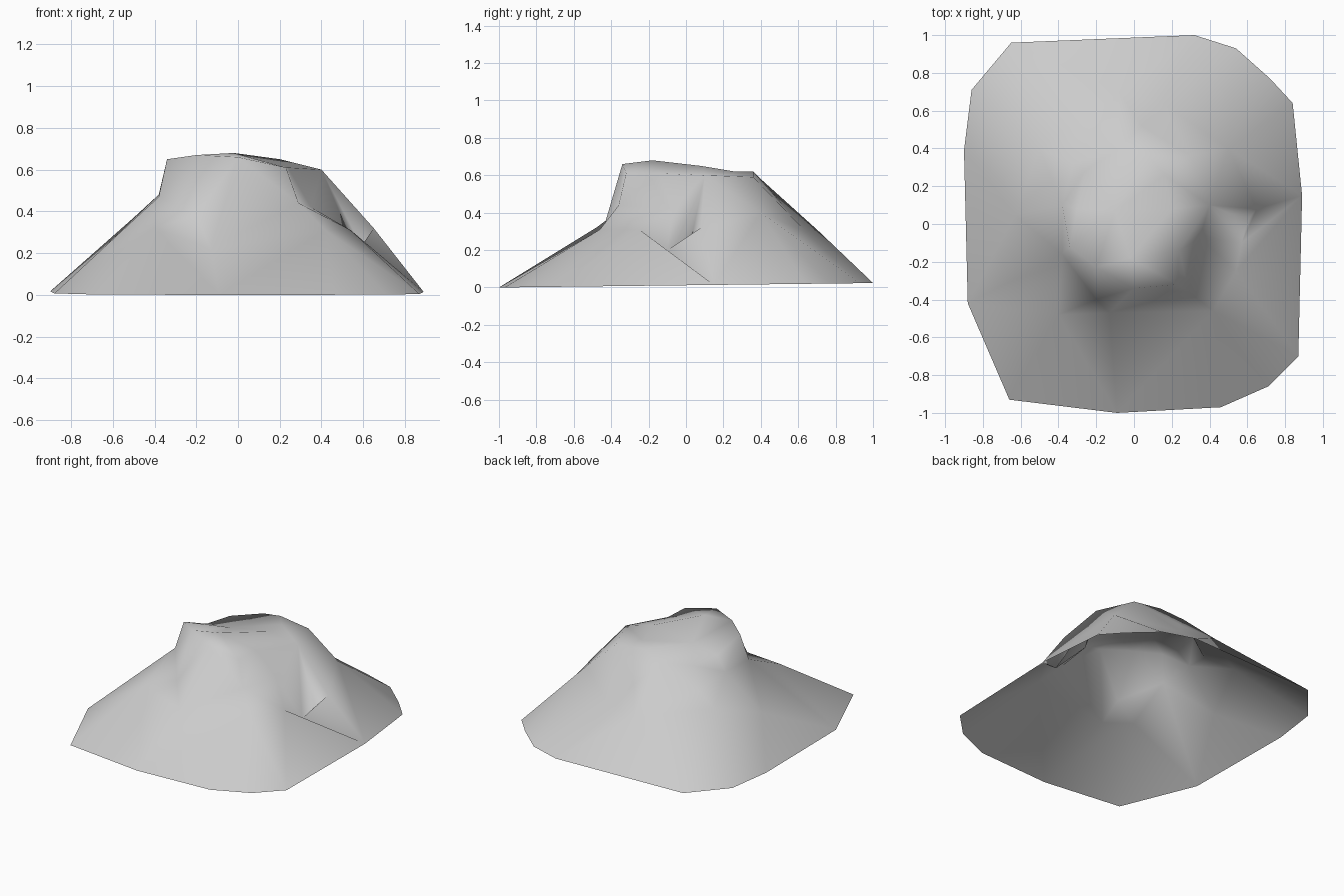
import bpy
import bmesh
from mathutils import Vector
from mathutils.geometry import delaunay_2d_cdt

default_cube = bpy.data.objects.get("Cube")
if default_cube:
    bpy.data.objects.remove(default_cube, do_unlink=True)


def flat_material(name, colour):
    material = bpy.data.materials.new(name)
    material.use_nodes = True
    material.diffuse_color = colour
    shader = material.node_tree.nodes["Principled BSDF"]
    shader.inputs["Base Color"].default_value = colour
    shader.inputs["Roughness"].default_value = 0.9
    return material


# Outer border of the mound, anticlockwise, close to the ground
border = [(-.66, -.93), (-.09, -1), (.46, -.97), (.71, -.86), (.87, -.7),
          (.89, .15), (.84, .64), (.72, .77), (.54, .93), (.32, 1),
          (-.65, .96), (-.86, .71), (-.9, .39), (-.88, -.42)]

# Foot of the front cliff, from left to right
front_foot = [(-.4, -.48, .32), (-.13, -.47, .22), (.42, -.46, .31)]

# Rim of the plateau, front and right side
front_rim = [(-.34, -.12, .65), (-.2, -.23, .67), (0, -.34, .66), (.23, -.32, .61)]
right_rim = [(.24, -.14, .61), (.4, .1, .6), (.3, .36, .59)]

# Rim of the plateau, back and left side
back_rim = [(.08, .36, .62), (-.08, .4, .58), (-.26, .28, .56), (-.3, .08, .57)]

# Uneven plateau surface
plateau = [(-.02, -.18, .68), (.2, .08, .65), (-.1, .07, .6), (.16, .26, .62)]

# Steps halfway down the cliffs
ledges = [(-.38, -.16, .47), (-.38, .1, .48), (-.2, -.4, .38), (.29, -.36, .44),
          (.35, -.07, .42), (-.32, .32, .42), (.04, .52, .44)]

# Hollow in the right side with its two spurs
hollow = [(.54, -.25, .31), (.57, -.1, .2), (.6, .02, .22), (.65, .08, .32)]

# Lower slopes, back and left side
slopes = [(.5, .4, .4), (-.08, .7, .31), (.15, .64, .3),
          (-.5, .4, .37), (-.63, .05, .24)]


def build_surface(name, rim, ridges, loose, material):
    """Triangulates the points, keeping every ridge as an unbroken edge line."""
    points = [Vector((x, y, 0.015)) for x, y in rim]
    edges = [(i, (i + 1) % len(rim)) for i in range(len(rim))]
    for ridge in ridges:
        first = len(points)
        points += [Vector(p) for p in ridge]
        edges += [(i, i + 1) for i in range(first, len(points) - 1)]
    for group in loose:
        points += [Vector(p) for p in group]

    # The border dips slightly at the front
    for p in points[:len(rim)]:
        p.z = 0.012 + 0.012 * p.y

    flat = [p.to_2d() for p in points]
    verts, _, faces, origins, _, _ = delaunay_2d_cdt(flat, edges, [], 0, 1e-5)
    heights = [points[o[0]].z if o else 0.4 for o in origins]

    bm = bmesh.new()
    corners = [bm.verts.new((v.x, v.y, z)) for v, z in zip(verts, heights)]
    for face in faces:
        bm.faces.new([corners[i] for i in face])
    for face in bm.faces:
        face.normal_update()
        if face.normal.z < 0:
            face.normal_flip()
        face.smooth = True

    mesh = bpy.data.meshes.new(name)
    bm.to_mesh(mesh)
    bm.free()
    mesh.materials.append(material)
    obj = bpy.data.objects.new(name, mesh)
    bpy.context.collection.objects.link(obj)
    return obj


stone = flat_material("pale grey stone", (0.6, 0.6, 0.6, 1))
build_surface("rocky_mound", border,
              [front_foot, front_rim, right_rim, back_rim, hollow],
              [plateau, ledges, slopes], stone)
